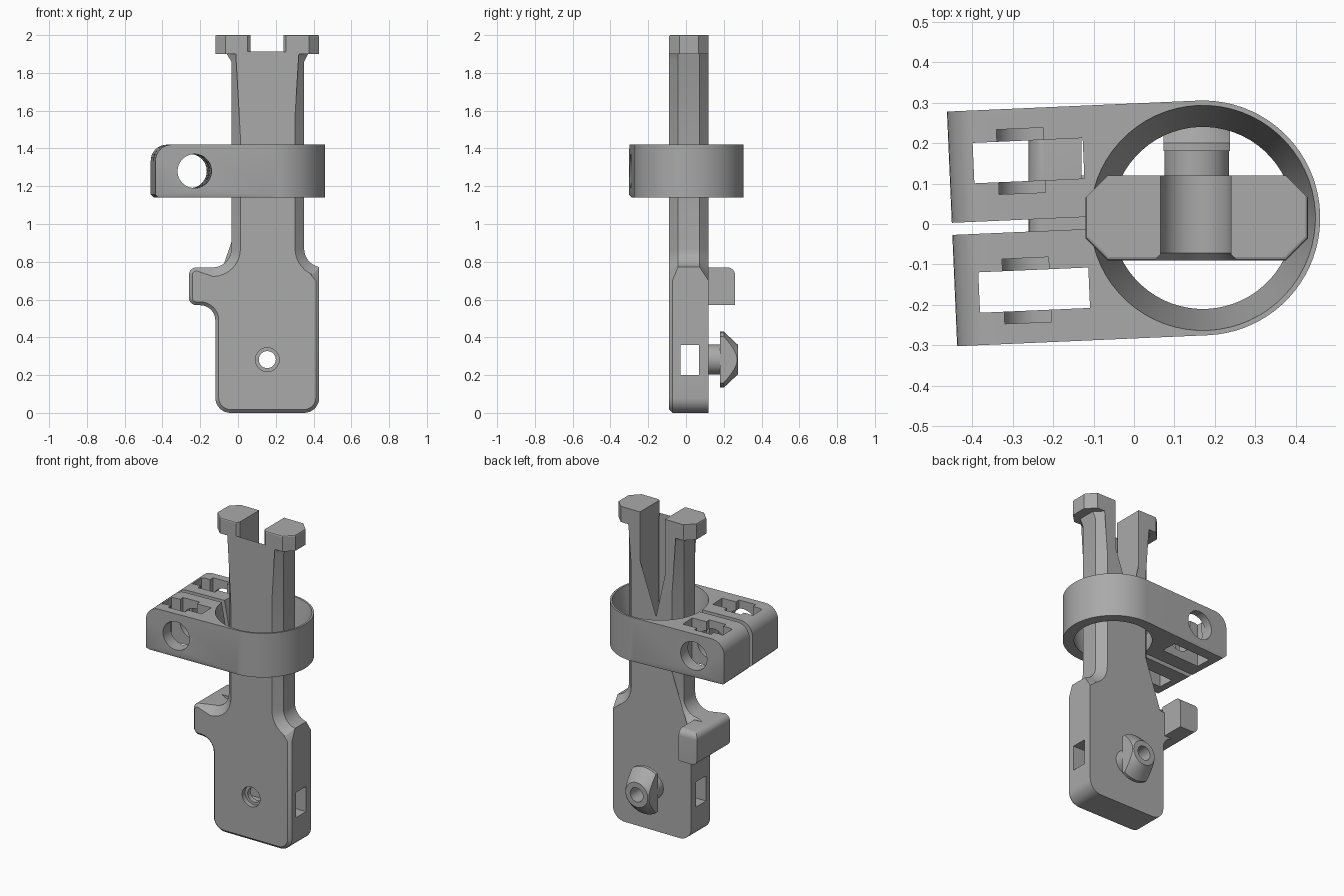
import bpy, bmesh
from math import radians, cos, sin, pi
from mathutils import Matrix, Vector

if "Cube" in bpy.data.objects:
    bpy.data.objects.remove(bpy.data.objects["Cube"], do_unlink=True)

gray = bpy.data.materials.new("plain_gray")
gray.use_nodes = True
gray.diffuse_color = (0.4, 0.4, 0.4, 1)
gray.node_tree.nodes["Principled BSDF"].inputs["Base Color"].default_value = (0.4, 0.4, 0.4, 1)

FRONT, BACK = -0.09, 0.12


def arc(cx, cy, r, a0, a1, n=8):
    angles = [radians(a0 + (a1 - a0) * i / n) for i in range(n + 1)]
    return [(cx + r * cos(a), cy + r * sin(a)) for a in angles]


def finish(name, bm):
    bmesh.ops.recalc_face_normals(bm, faces=bm.faces[:])
    mesh = bpy.data.meshes.new(name)
    bm.to_mesh(mesh)
    bm.free()
    mesh.materials.append(gray)
    obj = bpy.data.objects.new(name, mesh)
    bpy.context.collection.objects.link(obj)
    return obj


def skin(rings, caps=True, loop=False):
    """Join equal-length rings of points with quads."""
    bm = bmesh.new()
    vs = [[bm.verts.new(p) for p in ring] for ring in rings]
    n = len(vs[0])
    pairs = list(zip(vs, vs[1:])) + ([(vs[-1], vs[0])] if loop else [])
    for a, b in pairs:
        for i in range(n):
            j = (i + 1) % n
            bm.faces.new((a[i], a[j], b[j], b[i]))
    if caps:
        bm.faces.new(vs[0])
        bm.faces.new(vs[-1])
    return bm


def prism(outline, lo, hi):
    return skin([[(x, y, z) for x, y in outline] for z in (lo, hi)])


def box(x0, x1, y0, y1, z0, z1):
    return prism([(x0, y0), (x1, y0), (x1, y1), (x0, y1)], z0, z1)


def lathe(profile, caps=True, n=48):
    """Turn (radius, height) points around z; without caps the profile closes."""
    turn = [2 * pi * i / n for i in range(n)]
    rings = [[(r * cos(a), r * sin(a), h) for a in turn] for r, h in profile]
    return skin(rings, caps, not caps)


def bevel(bm, rule, width, segments):
    edges = [e for e in bm.edges if rule(e.verts[0].co, e.verts[1].co)]
    bmesh.ops.bevel(bm, geom=edges, offset=width, segments=segments,
                    profile=0.5, affect='EDGES', clamp_overlap=True)


def boolean(obj, cutter_bm, operation='DIFFERENCE'):
    cutter = finish("cutter", cutter_bm)
    cutter.hide_render = True
    mod = obj.modifiers.new("cut", 'BOOLEAN')
    mod.operation, mod.object, mod.solver = operation, cutter, 'EXACT'
    deps = bpy.context.evaluated_depsgraph_get()
    mesh = bpy.data.meshes.new_from_object(obj.evaluated_get(deps))
    obj.modifiers.clear()
    obj.data = mesh
    bpy.data.objects.remove(cutter, do_unlink=True)


def smooth(obj):
    bpy.ops.object.select_all(action='DESELECT')
    obj.select_set(True)
    bpy.context.view_layer.objects.active = obj
    bpy.ops.object.shade_smooth_by_angle(angle=radians(30))


# Body plate with two prongs: outline sections with (front, back) chamfers
SMALL, WIDE = (0.018, 0), (0.048, 0.048)
sections = [
    (arc(-0.04, 0.08, 0.08, 180, 270) + arc(0.35, 0.08, 0.08, 270, 360) + [(0.43, 0.70)], SMALL),
    (arc(0.45, 0.87, 0.1, 258.5, 180) + [(0.35, 1.86), (0.37, 1.9), (0.37, 1.95)], WIDE),
    ([(0.24, 1.95)] + arc(0.1525, 0.855, 0.0875, 0, -180, 16) + [(0.065, 1.95)], SMALL),
    ([(-0.06, 1.95), (-0.06, 1.9), (-0.035, 1.86)] + arc(-0.135, 0.87, 0.1, 0, -90), WIDE),
    (arc(-0.22, 0.73, 0.04, 90, 180) + arc(-0.22, 0.61, 0.04, 180, 270)
     + arc(-0.2, 0.49, 0.08, 90, 0), SMALL),
]
outline = [(Vector(p), c) for pts, c in sections for p in pts]
rings = [[], [], [], []]
for i, (p, (cf, cb)) in enumerate(outline):
    d0 = (p - outline[i - 1][0]).normalized()
    d1 = (outline[(i + 1) % len(outline)][0] - p).normalized()
    n0, n1 = Vector((d0.y, -d0.x)), Vector((d1.y, -d1.x))
    miter = (n0 + n1) / (1 + n0.dot(n1))
    steps = ((cf, FRONT), (0, FRONT + cf), (0, BACK - cb), (cb, BACK))
    for ring, (inset, y) in zip(rings, steps):
        q = p - miter * inset
        ring.append((q.x, y, q.y))
bm = skin(rings)
bmesh.ops.remove_doubles(bm, verts=bm.verts[:], dist=0.0005)
body = finish("body_and_prongs", bm)

# Sideways slot and stepped screw hole
HOLE = Matrix.Translation((0.155, 0, 0.282)) @ Matrix.Rotation(-pi / 2, 4, 'X')
boolean(body, box(-0.5, 0.6, -0.03, 0.07, 0.2, 0.36))
hole = lathe([(0.063, -0.2), (0.063, -0.06), (0.045, -0.06), (0.045, 0.3)])
hole.transform(HOLE)
boolean(body, hole)
smooth(body)

# Hooks at the prong tips, chamfered on the outer corners
for name, inner, outer in (("left_hook", 0.24, 0.43), ("right_hook", 0.065, -0.12)):
    s = 1 if outer > inner else -1
    c, k = 0.055, 0.015
    tip = prism([(inner, FRONT + k), (inner + s * k, FRONT), (outer - s * c, FRONT),
                 (outer, FRONT + c), (outer, BACK - c), (outer - s * c, BACK),
                 (inner, BACK)], 1.9, 2.0)
    bevel(tip, lambda a, b: min(a.z, b.z) > 1.99 and max(a.y, b.y) < 0.1
          and abs(a.x - inner) + abs(b.x - inner) > 0.05, 0.008, 2)
    finish(name, tip)

# Rear catch behind the side arm
bm = box(-0.26, -0.13, 0.1, 0.26, 0.57, 0.77)
bevel(bm, lambda a, b: (max(a.x, b.x) < -0.25 and abs(a.y - b.y) > 0.1)
      or (min(a.y, b.y) > 0.25 and min(a.z, b.z) > 0.76), 0.04, 6)
smooth(finish("rear_catch", bm))

# Rear button: turned mushroom shape trimmed flat on both sides
bm = lathe([(0.045, 0.1), (0.08, 0.1), (0.08, 0.18), (0.148, 0.18),
            (0.148, 0.2), (0.078, 0.275), (0.045, 0.275)], caps=False)
bm.transform(HOLE)
button = finish("rear_button", bm)
boolean(button, box(0.0725, 0.2375, 0, 0.5, 0, 0.6), 'INTERSECT')
smooth(button)

# Sliding collar: rounded ring with a square clamp end
LOW, HIGH, END = 1.14, 1.42, -0.62
bm = prism(arc(0, 0, 0.29, -90, 90, 40) + [(END, 0.29), (END, -0.29)], LOW, HIGH)
bevel(bm, lambda a, b: max(a.z, b.z) < LOW + 0.01, 0.015, 1)
bevel(bm, lambda a, b: min(a.z, b.z) > HIGH - 0.01 and max(a.x, b.x) < END + 0.01, 0.085, 8)
collar = finish("collar", bm)

# Tapered bore, split, cross pin hole and two pockets
boolean(collar, lathe([(0.223, LOW - 0.01), (0.28, HIGH + 0.01)], n=64))
boolean(collar, box(-0.7, -0.1, -0.015, 0.015, 1, 1.6))
pin = lathe([(0.09, -0.5), (0.09, 0.5)])
pin.transform(Matrix.Translation((-0.413, 0, 1.28)) @ Matrix.Rotation(pi / 2, 4, 'X'))
boolean(collar, pin)
for y in (-0.16, 0.16):
    boolean(collar, box(-0.56, -0.288, y - 0.05, y + 0.05, 1, 1.6))
    boolean(collar, box(-0.5, -0.385, y - 0.08, y + 0.08, 1.28, 1.6))
collar.data.transform(Matrix.Translation((0.17, 0.015, 0)) @ Matrix.Rotation(radians(2.5), 4, 'Z'))
smooth(collar)
